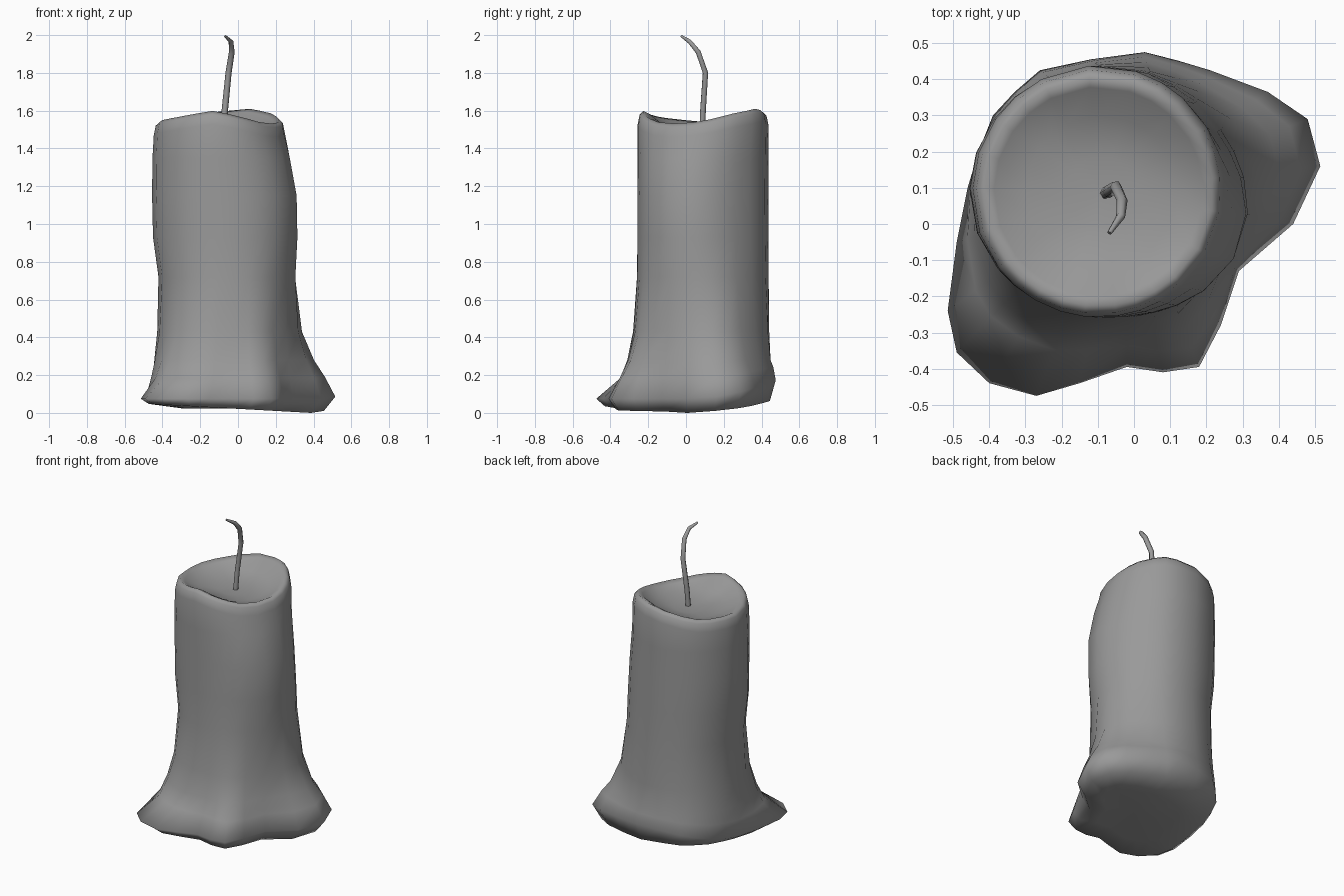
import bpy, bmesh, math

if "Cube" in bpy.data.objects:
    bpy.data.objects.remove(bpy.data.objects["Cube"])

CX, CY = -0.09, 0.09

# outline of the melted wax foot, seen from above
FOOT = [(.515, .16), (.48, .29), (.37, .365), (.21, .425), (.12, .452), (.03, .475),
        (-.12, .455), (-.26, .425), (-.33, .365), (-.39, .3), (-.43, .2), (-.46, .1),
        (-.49, -.05), (-.515, -.24), (-.49, -.355), (-.4, -.44), (-.27, -.475),
        (-.15, -.44), (-.02, -.395), (.08, -.41), (.18, -.395), (.24, -.28),
        (.29, -.13), (.44, 0)]
ANG = [math.atan2(y - CY, x - CX) for x, y in FOOT]

# rim height by angle in degrees
RIM = [(-180, 1.54), (-135, 1.565), (-95, 1.60), (-45, 1.535), (-20, 1.53), (0, 1.545),
       (30, 1.585), (60, 1.61), (100, 1.59), (135, 1.55), (180, 1.54)]


def rim_height(a):
    d = math.degrees(a)
    for (a0, z0), (a1, z1) in zip(RIM, RIM[1:]):
        if a0 <= d <= a1:
            return z0 + (z1 - z0) * (d - a0) / (a1 - a0)
    return 1.54


def circle(a, cx, rx, cy=.09, ry=.348):
    return cx + rx * math.cos(a), cy + ry * math.sin(a)


def foot_height(y):
    return .075 + .1 * max(0, y / .48) ** 2


rings = []
# underside
rings.append([(x * .55, y * .55, .022) for x, y in FOOT])
rings.append([(CX + (x - CX) * .9, CY + (y - CY) * .92,
               max(0, .022 - .05 * x + .09 * max(0, y))) for x, y in FOOT])
# widest edge of the foot
rings.append([(x, y, foot_height(y)) for x, y in FOOT])
# flare and body: height, centre x, radius x, amount of foot shape, sideways bulge
for z, cx, rx, f, b in [(.18, -.07, .36, .76, 0), (.28, -.07, .36, .45, 0),
                        (.43, -.065, .355, .2, 0), (.72, -.06, .36, .03, .01),
                        (.93, -.07, .38, .01, .02), (1.15, -.075, .38, 0, .025),
                        (1.35, -.09, .363, 0, .015)]:
    ring = []
    for a, (fx, fy) in zip(ANG, FOOT):
        side = 1 - b * math.sin(2 * a) * max(0, math.cos(a)) * 3.5
        x, y = circle(a, cx, rx * side, .09, .348 * side)
        # the front left lobe hugs the body before spreading
        g = f * (1 - .42 * max(0, math.cos(a + math.radians(118))) ** 3)
        g *= 1 + .12 * max(0, math.cos(a - .3)) * (z > .2)
        lift = .6 * (foot_height(fy) - .07) if z < .2 else 0
        ring.append((x + (fx - x) * g, y + (fy - y) * g, z + lift))
    rings.append(ring)
# shoulder, rim crest and melted bowl: radius scale, drop below rim
for s, drop in [(1, .07), (.97, .02), (.91, 0), (.83, .015)]:
    rings.append([(*circle(a, -.098, .348 * s, .09, .348 * s), rim_height(a) - drop) for a in ANG])
for s, z, k in [(.6, 1.505, .3), (.28, 1.495, 0)]:
    rings.append([(*circle(a, -.09, .348 * s, .09, .348 * s),
                   z + k * (rim_height(a) - 1.54)) for a in ANG])

# plain darker grey
grey = bpy.data.materials.new("dark_grey")
grey.diffuse_color = (.32, .32, .32, 1)
grey.use_nodes = True
grey.node_tree.nodes["Principled BSDF"].inputs["Base Color"].default_value = grey.diffuse_color

# candle body
bm = bmesh.new()
vr = [[bm.verts.new(p) for p in r] for r in rings]
n = len(FOOT)
for lo, hi in zip(vr, vr[1:]):
    for i in range(n):
        j = (i + 1) % n
        bm.faces.new((lo[i], lo[j], hi[j], hi[i]))
for ring, c in [(vr[0], (0, 0, .022)), (vr[-1], (CX, CY, 1.493))]:
    mid = bm.verts.new(c)
    for i in range(n):
        bm.faces.new((ring[i], ring[(i + 1) % n], mid))
bmesh.ops.recalc_face_normals(bm, faces=bm.faces[:])
for f in bm.faces:
    f.smooth = True
me = bpy.data.meshes.new("candle_body")
bm.to_mesh(me)
bm.free()
me.materials.append(grey)
bpy.context.collection.objects.link(bpy.data.objects.new("candle_body", me))

# wick
cu = bpy.data.curves.new("wick", 'CURVE')
cu.dimensions = '3D'
cu.bevel_depth = .017
cu.bevel_resolution = 1
cu.use_fill_caps = True
path = [(-.078, .085, 1.47, 1), (-.07, .09, 1.6, 1), (-.05, .103, 1.8, .95),
        (-.033, .065, 1.91, .9), (-.037, .02, 1.965, .75), (-.068, -.025, 1.995, .4)]
sp = cu.splines.new('POLY')
sp.points.add(len(path) - 1)
for p, (x, y, z, r) in zip(sp.points, path):
    p.co = (x, y, z, 1)
    p.radius = r
sp.use_smooth = True
cu.materials.append(grey)
bpy.context.collection.objects.link(bpy.data.objects.new("wick", cu))
